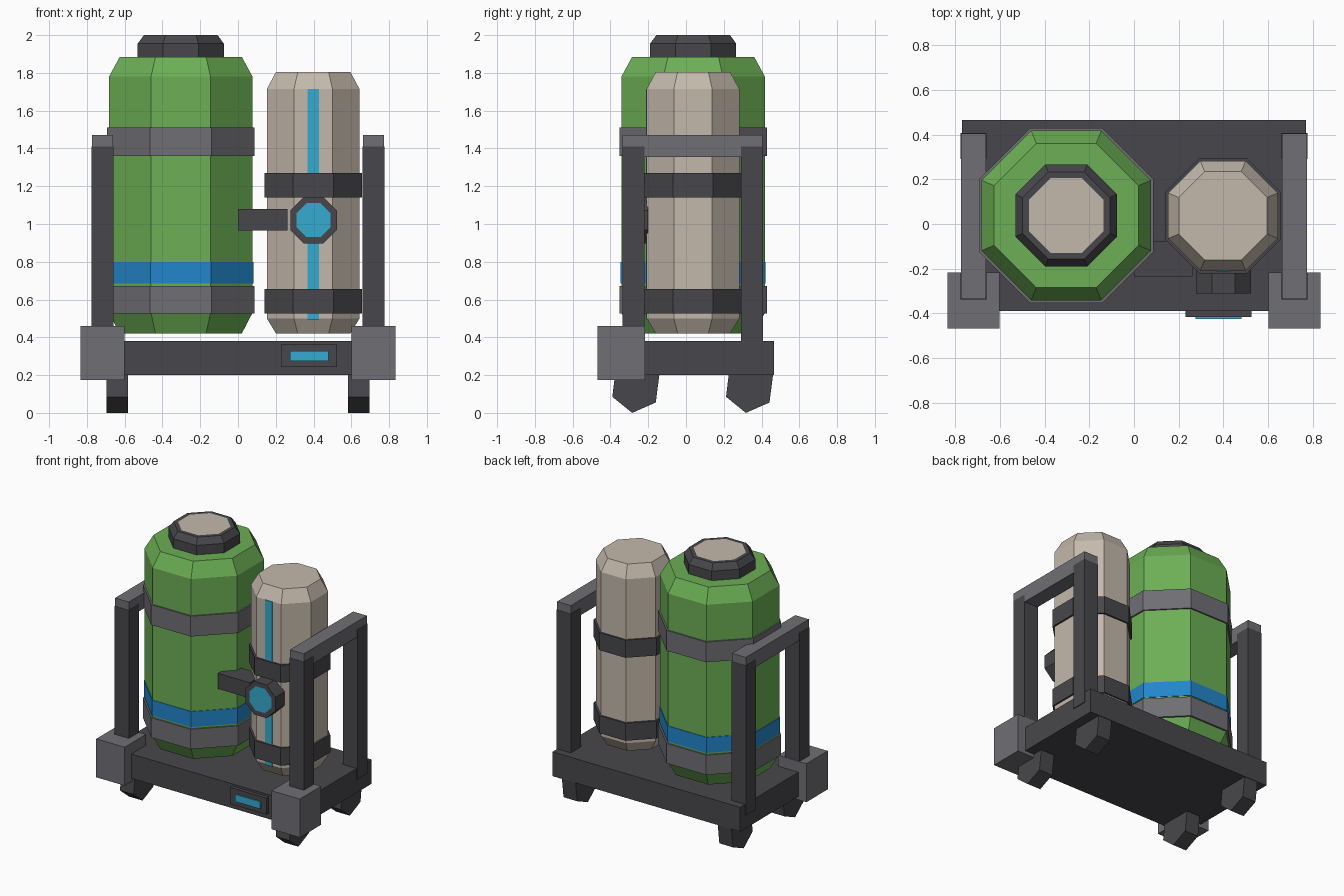
import bpy, bmesh, math
from mathutils import Matrix

if "Cube" in bpy.data.objects:
    bpy.data.objects.remove(bpy.data.objects["Cube"])


def material(name, rgb):
    m = bpy.data.materials.new(name)
    m.use_nodes = True
    m.diffuse_color = (*rgb, 1)
    m.node_tree.nodes["Principled BSDF"].inputs["Base Color"].default_value = (*rgb, 1)
    return m


GREEN = material("green paint", (0.15, 0.43, 0.09))
BEIGE = material("beige paint", (0.55, 0.485, 0.41))
DARK = material("dark metal", (0.064, 0.062, 0.07))
GREY = material("grey metal", (0.16, 0.157, 0.175))
CYAN = material("cyan light", (0.037, 0.41, 0.63))
BLUE = material("blue stripe", (0.016, 0.24, 0.6))


def finish(name, bm, *mats):
    bmesh.ops.recalc_face_normals(bm, faces=bm.faces)
    mesh = bpy.data.meshes.new(name)
    bm.to_mesh(mesh)
    bm.free()
    for m in mats:
        mesh.materials.append(m)
    ob = bpy.data.objects.new(name, mesh)
    bpy.context.collection.objects.link(ob)
    return ob


def box(name, mat, x, y, z):
    """Box from (min, max) ranges."""
    bm = bmesh.new()
    bmesh.ops.create_cube(bm, size=1)
    for v in bm.verts:
        v.co = [r[0] if c < 0 else r[1] for c, r in zip(v.co, (x, y, z))]
    return finish(name, bm, mat)


def octagon(name, profile, mat, centre, end_mat=None, forward=False):
    """Stacked octagon rings of (flat-to-centre distance, height)."""
    bm = bmesh.new()
    rings = []
    for apothem, h in profile:
        r = apothem / math.cos(math.pi / 8)
        angles = [(i + 0.5) * math.pi / 4 for i in range(8)]
        rings.append([bm.verts.new((r * math.cos(a), r * math.sin(a), h)) for a in angles])
    for low, high in zip(rings, rings[1:]):
        for i in range(8):
            j = (i + 1) % 8
            bm.faces.new((low[i], low[j], high[j], high[i]))
    bm.faces.new(rings[0][::-1])
    end = bm.faces.new(rings[-1])
    if end_mat:
        end.material_index = 1
    if forward:
        bm.transform(Matrix.Rotation(math.pi / 2, 4, "X"))
    bm.transform(Matrix.Translation(centre))
    return finish(name, bm, *([mat, end_mat] if end_mat else [mat]))


def prism_x(name, mat, outline, x0, x1):
    """Side outline of (y, z) points extruded along x."""
    bm = bmesh.new()
    face = bm.faces.new([bm.verts.new((x0, y, z)) for y, z in outline])
    new = bmesh.ops.extrude_face_region(bm, geom=[face])["geom"]
    bmesh.ops.translate(bm, vec=(x1 - x0, 0, 0),
                        verts=[v for v in new if isinstance(v, bmesh.types.BMVert)])
    return finish(name, bm, mat)


# Base and small display
box("base", DARK, (-0.77, 0.77), (-0.39, 0.465), (0.2, 0.38))
box("display_housing", DARK, (0.23, 0.525), (-0.417, -0.38), (0.243, 0.365))
box("display_screen", CYAN, (0.275, 0.48), (-0.425, -0.416), (0.275, 0.328))

# Side frames, corner blocks and feet
foot = [(-0.375, 0.21), (-0.39, 0.085), (-0.285, 0), (-0.16, 0.055), (-0.14, 0.21)]
for side, s in (("right", -1), ("left", 1)):
    def span(a, b):
        return tuple(sorted((s * a, s * b)))
    box(side + "_handle_bar", GREY, span(0.661, 0.774), (-0.335, 0.405), (1.355, 1.47))
    box(side + "_front_post", DARK, span(0.659, 0.776), (-0.337, -0.22), (0.3, 1.41))
    box(side + "_rear_post", DARK, span(0.659, 0.776), (0.29, 0.407), (0.3, 1.41))
    box(side + "_corner_block", GREY, span(0.602, 0.835), (-0.468, -0.218), (0.175, 0.46))
    for end, shift in (("front", 0), ("rear", 0.602)):
        prism_x(f"{side}_{end}_foot", DARK, [(y + shift, z) for y, z in foot],
                *span(0.583, 0.695))

# Large tank
big = (-0.303, 0.038, 0)
octagon("large_tank", [(0.323, 0.42), (0.38, 0.53), (0.38, 1.78), (0.323, 1.885)], GREEN, big)
octagon("large_tank_cap", [(0.228, 1.88), (0.228, 1.955), (0.195, 2), (0.167, 2)],
        DARK, big, BEIGE)
octagon("large_tank_stripe", [(0.384, 0.685), (0.384, 0.8)], BLUE, big)
for label, low, high in (("lower", 0.525, 0.672), ("upper", 1.36, 1.51)):
    octagon(label + "_large_band", [(0.391, low), (0.391, high)], GREY, big)

# Small tank
small = (0.398, 0.037, 0)
octagon("small_tank", [(0.197, 0.42), (0.245, 0.5), (0.245, 1.715), (0.197, 1.805)], BEIGE, small)
for label, low, high in (("lower", 0.525, 0.655), ("upper", 1.14, 1.27)):
    octagon(label + "_small_band", [(0.258, low), (0.258, high)], DARK, small)
box("level_stripe", CYAN, (0.369, 0.428), (-0.213, -0.205), (0.495, 1.715))

# Gauge and connecting arm
octagon("gauge", [(0.123, 0), (0.123, 0.11), (0.09, 0.11)], DARK, (0.4, -0.2, 1.02), CYAN, True)
box("connecting_arm", DARK, (0, 0.262), (-0.235, -0.075), (0.965, 1.08))
